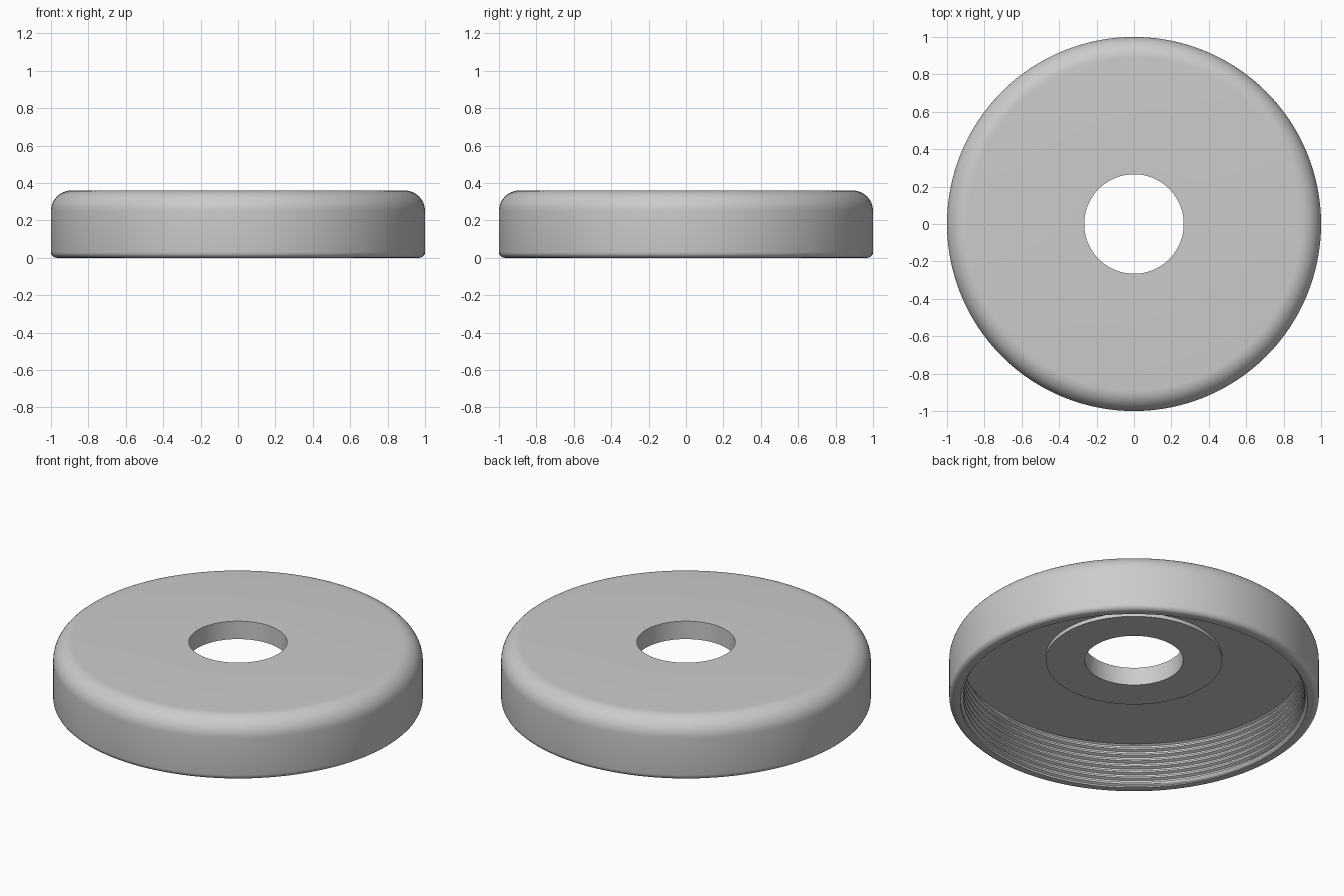
import bpy, bmesh, math

SEG = 128
HEIGHT, CEILING, BOSS = 0.36, 0.275, 0.253
HOLE_R, BOSS_R, WALL_R = 0.266, 0.477, 0.94

cube = bpy.data.objects.get("Cube")
if cube:
    bpy.data.objects.remove(cube, do_unlink=True)

grey = bpy.data.materials.new("plain grey")
grey.use_nodes = True
colour = (0.6, 0.6, 0.6, 1)
grey.diffuse_color = colour
grey.node_tree.nodes["Principled BSDF"].inputs["Base Color"].default_value = colour


def arc(cx, cz, radius, start, end, steps):
    """Points of a fillet between two angles in degrees."""
    angles = [math.radians(start + (end - start) * i / steps) for i in range(steps + 1)]
    return [(cx + radius * math.cos(a), cz + radius * math.sin(a)) for a in angles]


def sweep(name, point, rows):
    """Skin a grid of rings; point(row, turn) gives radius and height."""
    bm = bmesh.new()
    grid = []
    for i in range(SEG + 1):
        turn = i / SEG
        a = turn * math.tau
        column = []
        for j in range(rows):
            r, z = point(j, turn)
            column.append(bm.verts.new((r * math.cos(a), r * math.sin(a), z)))
        grid.append(column)
    for left, right in zip(grid, grid[1:]):
        for j in range(rows - 1):
            bm.faces.new((left[j], right[j], right[j + 1], left[j + 1]))
    bmesh.ops.remove_doubles(bm, verts=bm.verts, dist=0.00005)
    bmesh.ops.dissolve_degenerate(bm, edges=bm.edges, dist=0.00005)
    mesh = bpy.data.meshes.new(name)
    bm.to_mesh(mesh)
    bm.free()
    mesh.materials.append(grey)
    obj = bpy.data.objects.new(name, mesh)
    bpy.context.collection.objects.link(obj)
    bpy.ops.object.select_all(action="DESELECT")
    obj.select_set(True)
    bpy.context.view_layer.objects.active = obj
    bpy.ops.object.shade_smooth_by_angle(angle=math.radians(30))
    return obj


# Cap shell: rounded outside, centre hole, shallow boss and flat ceiling
profile = [(WALL_R, 0)]
profile += arc(0.97, 0.03, 0.03, -90, 0, 5)
profile += arc(0.89, HEIGHT - 0.11, 0.11, 0, 90, 12)
profile += [(HOLE_R, HEIGHT), (HOLE_R, BOSS), (BOSS_R, BOSS),
            (BOSS_R, CEILING), (WALL_R, CEILING)]
sweep("cap_shell", lambda j, turn: profile[j], len(profile))

# Internal screw thread: trapezoid ridges climbing the inner wall
PITCH, DEPTH, LOW, TURNS = 0.036, 0.016, 0.012, 7
section = [(0, 0), (0.25, 0), (0.45, 1), (0.75, 1)]


def thread_point(j, turn):
    if j == 0:
        return WALL_R, 0
    if j == rows - 1:
        return WALL_R, CEILING
    k, s = divmod(j - 1, len(section))
    along, ridge = section[s]
    z = LOW + PITCH * (k - 1 + turn + along)
    fade = max(0, min(1, z / 0.02, (CEILING - z) / 0.01))
    return WALL_R - DEPTH * ridge * fade, min(max(z, 0), CEILING)


rows = (TURNS + 2) * len(section) + 2
sweep("inner_thread", thread_point, rows)
